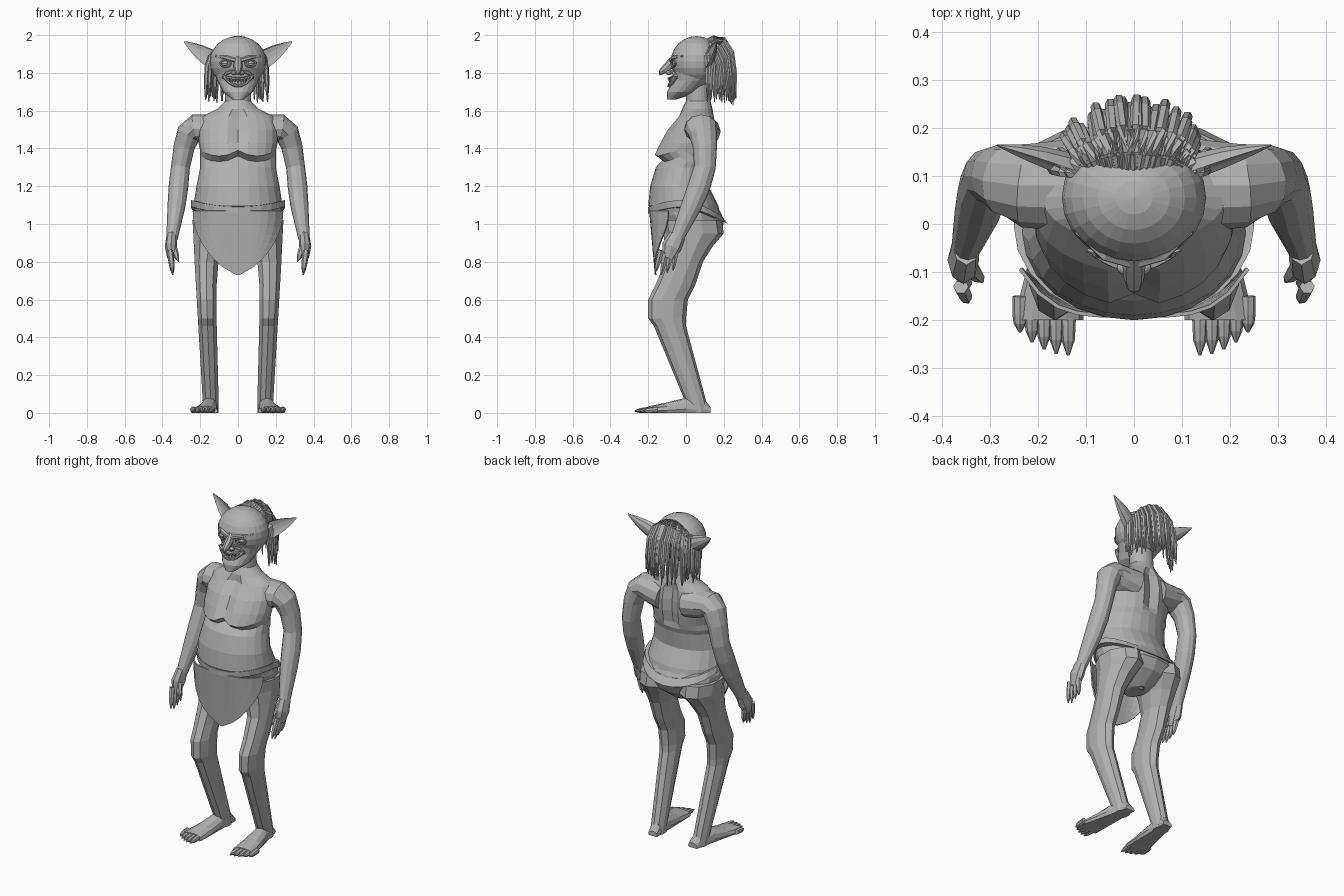
import bpy
import bmesh
import math
import random
from mathutils import Vector

default_cube = bpy.data.objects.get("Cube")
if default_cube:
    bpy.data.objects.remove(default_cube, do_unlink=True)

random.seed(4)
grey = bpy.data.materials.new("plain_grey")
grey.use_nodes = True
grey_colour = (.45, .45, .45, 1)
grey.diffuse_color = grey_colour
grey.node_tree.nodes["Principled BSDF"].inputs["Base Color"].default_value = grey_colour


def finish(name, bm):
    """Turn a bmesh into a flat shaded object."""
    bmesh.ops.recalc_face_normals(bm, faces=bm.faces)
    mesh = bpy.data.meshes.new(name)
    bm.to_mesh(mesh)
    bm.free()
    mesh.materials.append(grey)
    result = bpy.data.objects.new(name, mesh)
    bpy.context.collection.objects.link(result)
    return result


def bridge(bm, first, second):
    """Join two rows of vertices with quads."""
    for left, right, below, above in zip(first, first[1:], second, second[1:]):
        bm.faces.new((left, right, above, below))


def skin(name, rings):
    """Bridge closed rings of points and cap both ends."""
    bm = bmesh.new()
    loops = [[bm.verts.new(point) for point in ring] for ring in rings]
    for lower, upper in zip(loops, loops[1:]):
        bridge(bm, lower + lower[:1], upper + upper[:1])
    bm.faces.new(loops[0])
    bm.faces.new(loops[-1])
    return finish(name, bm)


def oval(count):
    """Sine and cosine pairs around a circle."""
    angles = [math.tau * step / count for step in range(count)]
    return [(math.sin(angle), math.cos(angle)) for angle in angles]


def loft(name, rows, count=12, shape=Vector, side=1):
    """Level rings given as height, x range and y range."""
    rings = []
    for height, left, right, front, back in rows:
        middle = Vector((left + right, front + back, 2 * height)) / 2
        half_width, half_depth = (right - left) / 2, (back - front) / 2
        ring = [shape(middle + Vector((half_width * sine, -half_depth * cosine, 0)))
                for sine, cosine in oval(count)]
        rings.append([(point.x * side, point.y, point.z) for point in ring])
    return skin(name, rings)


def even(*rows):
    """Widen half-width rows to rows centred on the body."""
    return [(height, -half, half, front, back) for height, half, front, back in rows]


def tube(name, path, count=8, side=1, depth=1, cup=1):
    """Sweep an oval along a path of x, y, z and radius."""
    points = [Vector(entry[:3]) for entry in path]
    before = points[:1] + points[:-1]
    after = points[1:] + points[-1:]
    rings = []
    for point, previous, following, entry in zip(points, before, after, path):
        tangent = (following - previous).normalized()
        across = tangent.cross(Vector((0, 1, 0)))
        across = across.normalized() if across.length > .05 else Vector((1, 0, 0))
        forward = tangent.cross(across) * depth
        ring = []
        for sine, cosine in oval(count):
            hollow = cup if sine > 0 else 1
            place = point + (across * cosine + forward * sine * hollow) * entry[3]
            ring.append((place.x * side, place.y, place.z))
        rings.append(ring)
    return skin(name, rings)


def taper(start, end, radius, steps=4, sharpness=2):
    """Path from a thick start to a fine rounded tip."""
    path = []
    for step in range(steps + 1):
        along = step / steps
        point = Vector(start).lerp(Vector(end), along)
        path.append((*point, radius * (1 - along ** sharpness) + .003))
    return path


def ball(name, centre, radii, segments=12):
    bm = bmesh.new()
    bmesh.ops.create_uvsphere(bm, u_segments=segments, v_segments=segments // 2, radius=1)
    bmesh.ops.scale(bm, verts=bm.verts, vec=radii)
    bmesh.ops.translate(bm, verts=bm.verts, vec=centre)
    return finish(name, bm)


# Torso with chest fold, breastbone groove and spine groove
def sculpt_torso(point):
    in_front = point.y < 0
    if in_front and 1.32 < point.z < 1.4:
        point.z += 3 * (abs(point.x) - .1) ** 2
    if abs(point.x) < .01 and 1.34 < point.z < 1.58:
        point.y += .025 if in_front else -.025
    return point


loft("torso", even((1.02, .22, -.16, .19), (1.1, .235, -.2, .17), (1.2, .22, -.19, .12),
                   (1.3, .2, -.16, .13), (1.33, .2, -.13, .14), (1.36, .2, -.17, .15),
                   (1.43, .21, -.14, .16), (1.5, .21, -.1, .16), (1.57, .19, -.04, .15),
                   (1.61, .11, -.02, .14), (1.65, .07, 0, .13), (1.8, .07, 0, .12)),
     24, sculpt_torso)

# Pelvis, tilted waistband, front cloth and strap
loft("pelvis", even((1.12, .22, -.17, .15), (1.05, .235, -.17, .19), (1, .23, -.14, .2),
                    (.94, .18, -.12, .17), (.87, .05, -.06, .08)), 16)


def tilt_belt(point):
    point.z += .6 * point.x ** 2 - .25 * max(0, point.y)
    return point


loft("waistband", even((1.055, .25, -.2, .22), (1.09, .25, -.2, .19)), 24, tilt_belt)

bm = bmesh.new()
cloth_rows = []
for step in range(9):
    drop = step / 8
    half_width = .01 + .23 * (1 - drop ** 2) ** .8
    row = []
    for column in range(-6, 7):
        x = half_width * column / 6
        row.append(bm.verts.new((x, 30 * x ** 4 + .03 * drop - .195, 1.07 - .34 * drop)))
    cloth_rows.append(row)
for upper, lower in zip(cloth_rows, cloth_rows[1:]):
    bridge(bm, upper, lower)
cloth = finish("front_cloth", bm)
cloth.modifiers.new("thickness", "SOLIDIFY").thickness = .008
tube("under_strap", [(0, .18, 1.02, .03), (0, .15, .94, .025),
                     (0, .06, .87, .02), (0, -.1, .94, .03)], depth=.5)

# Head, pointed jaw and hooked nose
ball("head", (0, .055, 1.86), (.15, .135, .135), 24)
loft("jaw", even((1.66, .03, -.1, -.05), (1.7, .08, -.1, .07),
                 (1.76, .11, -.07, .14), (1.85, .14, -.07, .18)), 20)
tube("nose", [(0, -.065, 1.88, .014), (0, -.085, 1.845, .024),
              (0, -.11, 1.82, .022), (0, -.13, 1.805, .016), (0, -.14, 1.79, .004)])


# Grinning lips and pointed teeth
def grin(x, middle):
    curl = (x / .08) ** 2
    return x, .03 * curl - .086, middle + (1.785 - middle) * curl


for label, middle, length in (("upper_", 1.77, -.02), ("lower_", 1.73, .014)):
    lip_path = [(*grin(.02 * step, middle), .007) for step in range(-4, 5)]
    tube(label + "lip", lip_path, 6, depth=2)
    for step in range(-3, 4):
        root = Vector(grin(.017 * step, middle))
        tube(label + "tooth", taper(root, root + Vector((0, 0, length)), .007, 2), 6)

for side, label in ((1, "left_"), (-1, "right_")):
    # Eye, rim, brow, cheek fold and nostril
    ball(label + "eye", (.066 * side, -.05, 1.85), (.023, .023, .018))
    rim = [(.066 + .028 * cosine, .011 * cosine - .066, 1.85 + .018 * sine, .005)
           for sine, cosine in oval(12)]
    tube(label + "eye_rim", rim + rim[:1], 6, side)
    tube(label + "brow", [(.01, -.08, 1.865, .012), (.06, -.066, 1.88, .012),
                          (.12, -.015, 1.89, .006)], 6, side)
    tube(label + "cheek_fold", [(.02, -.08, 1.81, .006), (.06, -.065, 1.8, .01),
                                (.08, -.05, 1.77, .006)], 6, side)
    ball(label + "nostril", (.02 * side, -.09, 1.8), (.016, .016, .012))

    # Cupped pointed ear
    tube(label + "ear", taper((.12, .1, 1.86), (.285, .163, 1.965), .046),
         10, side, .85, -.4)

    # Arm with rounded shoulder, and hand
    tube(label + "arm", [(.08, .08, 1.49, .09), (.17, .08, 1.5, .08), (.225, .08, 1.505, .076),
                         (.26, .09, 1.48, .066), (.285, .1, 1.41, .056),
                         (.305, .1, 1.3, .05), (.315, .07, 1.2, .052), (.325, .03, 1.1, .048),
                         (.35, -.05, .92, .03)], 12, side, 1.15)
    tube(label + "palm", [(.35, -.045, .94, .028), (.355, -.075, .88, .033),
                          (.355, -.095, .82, .02)], 8, side, 1.6)
    for finger in range(4):
        y = .025 * finger - .13
        tip = (.345, 1.25 * y, .73 + .012 * abs(finger - 1))
        tube(label + "finger", taper((.36, y, .86), tip, .013, 4, 4), 6, side)
    tube(label + "thumb", taper((.35, -.08, .9), (.315, -.12, .8), .015, 4, 4), 6, side)

    # Bent leg, its outer side leaning in towards the ankle
    leg_rows = ((1.02, .02, -.13, .19), (.95, .03, -.12, .2), (.88, .07, -.11, .14),
                (.8, .1, -.11, .09), (.68, .11, -.16, .05), (.6, .11, -.2, .01),
                (.5, .11, -.2, 0), (.46, .11, -.17, 0), (.05, .1, 0, .11), (0, .1, .01, .12))
    loft(label + "leg", [(height, inner, .185 + .06 * height, front, back)
                         for height, inner, front, back in leg_rows], 10, Vector, side)

    # Foot laid along the ground with a flat sole
    def lay_foot(point):
        return Vector((point.x, -point.z, max(0, point.y)))

    foot_rows = ((-.13, .03), (-.1, .07), (0, .08), (.1, .055), (.2, .035))
    loft(label + "foot", [(reach, .105, .2 + .25 * reach, -top / 2, top)
                          for reach, top in foot_rows], 12, lay_foot, side)
    for toe in range(5):
        x = .137 + .025 * toe
        reach = .003 * toe * toe - .273
        tube(label + "toe", taper((x, -.15, .018), (x, reach, .01), .013, 4, 6), 8, side)

# Long ragged hair swept back from the crown in two layers
strand_count = 27
for inset in (1, .9):
    for strand in range(strand_count):
        angle = math.radians(170) * (strand / (strand_count - 1) - .5)
        sideways, backward = math.sin(angle) * inset, math.cos(angle) * inset
        fall = random.uniform(1.63, 1.7) + .03 * sideways ** 2
        sway = random.uniform(-.01, .01)
        path = []
        for reach, height, radius in ((0, 1.97, .006), (.05, 1.988, .01), (.1, 1.98, .012),
                                      (.145, 1.91, .012), (.16, 1.8, .011), (.165, fall, .003)):
            sink = .25 * sideways ** 2 * (height - 1.6)
            path.append(((.11 + .3 * reach) * sideways + sway * reach / .1,
                         .1 + reach * backward, height - sink, radius))
        tube("hair_strand", path, 6)
